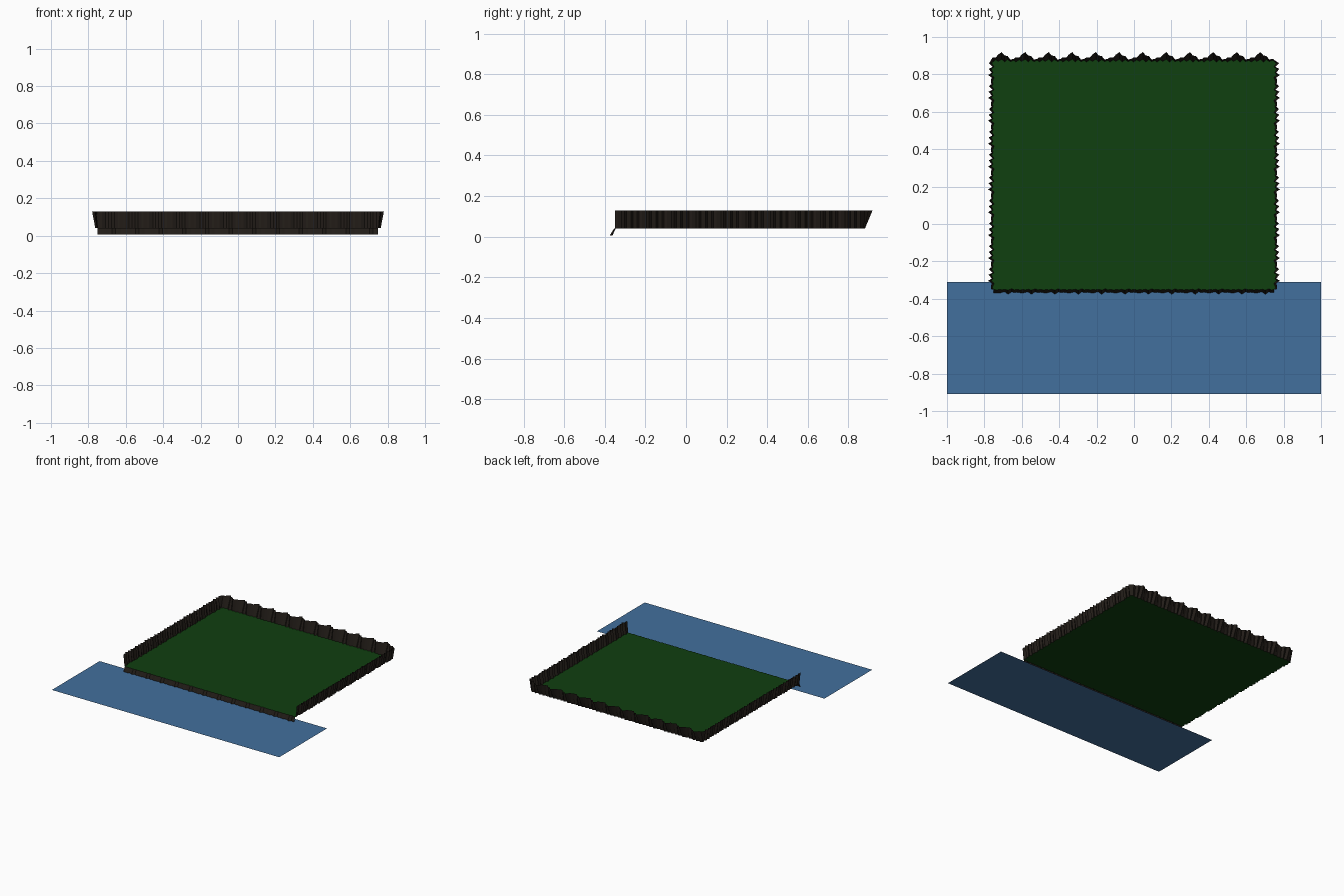
import bpy, random

if "Cube" in bpy.data.objects:
    bpy.data.objects.remove(bpy.data.objects["Cube"])

random.seed(4)


def material(name, rgb):
    m = bpy.data.materials.new(name)
    m.diffuse_color = (*rgb, 1)
    m.use_nodes = True
    m.node_tree.nodes["Principled BSDF"].inputs["Base Color"].default_value = m.diffuse_color
    return m


def make(name, verts, faces, mat):
    me = bpy.data.meshes.new(name)
    me.from_pydata(verts, [], faces)
    me.update()
    ob = bpy.data.objects.new(name, me)
    bpy.context.collection.objects.link(ob)
    me.materials.append(mat)
    return ob


def tile(amp, lean_lo, lean_hi, n=8):
    """One repeating rock tile: (position, foot offset, top offset) per fold."""
    out = []
    for i in range(n):
        foot = random.uniform(0, amp) * (1 if i % 2 else -1)
        out.append(((i + random.uniform(-.25, .25)) / n, foot,
                    foot + random.uniform(lean_lo, lean_hi)))
    # one tall spike per tile
    p, f, _ = out[3]
    out[3] = (p, amp, amp + lean_hi)
    return out


def run(start, end, normal, count, folds):
    """Repeat the tile along a line, giving foot and top points in plan."""
    pts = []
    for k in range(count):
        for p, f, t in folds:
            u = max(0, (k + p) / count)
            x = start[0] + (end[0] - start[0]) * u
            y = start[1] + (end[1] - start[1]) * u
            pts.append(((x + normal[0] * f, y + normal[1] * f),
                        (x + normal[0] * t, y + normal[1] * t)))
    return pts


def sheet(name, pts, z_foot, z_top, mat):
    verts = []
    for f, t in pts:
        verts += [(*f, z_foot), (*t, z_top)]
    faces = [(2*i, 2*i + 2, 2*i + 3, 2*i + 1) for i in range(len(pts) - 1)]
    return make(name, verts, faces, mat)


grass = material("grass", (0.005, 0.05, 0.005))
rock = material("rock", (0.016, 0.012, 0.009))
water_blue = material("water", (0.055, 0.16, 0.34))

X, Y0, Y1, Z, TOP = 0.755, -0.35, 0.873, 0.04, 0.13

# cliff walls around the left, back and right edges
side = tile(.008, .004, .017)
left = run((-X, Y0), (-X, Y1), (-1, 0), 10, side)
back = run((-X, Y1), (X, Y1), (0, 1), 12, tile(.008, .006, .038))
right = [((-f[0], f[1]), (-t[0], t[1])) for f, t in reversed(left)]
wall = left + back + right
sheet("cliff_wall", wall, Z, TOP, rock)

# low front bank sloping down into the water
bank = run((0.75, Y0), (-0.75, Y0), (0, -1), 12, tile(.004, .012, .022))
bank.append(((-0.75, Y0), (-0.75, Y0 - .018)))
sheet("front_bank", bank, Z, 0.006, rock)

# flat grass field filling the outline of the wall feet
outline = [(*f, Z) for f, t in wall + bank[1:-1]]
make("grass_field", outline, [tuple(reversed(range(len(outline))))], grass)

# water strip
make("water", [(-1, -.91, 0), (1, -.91, 0), (1, -.31, 0), (-1, -.31, 0)],
     [(0, 1, 2, 3)], water_blue)
